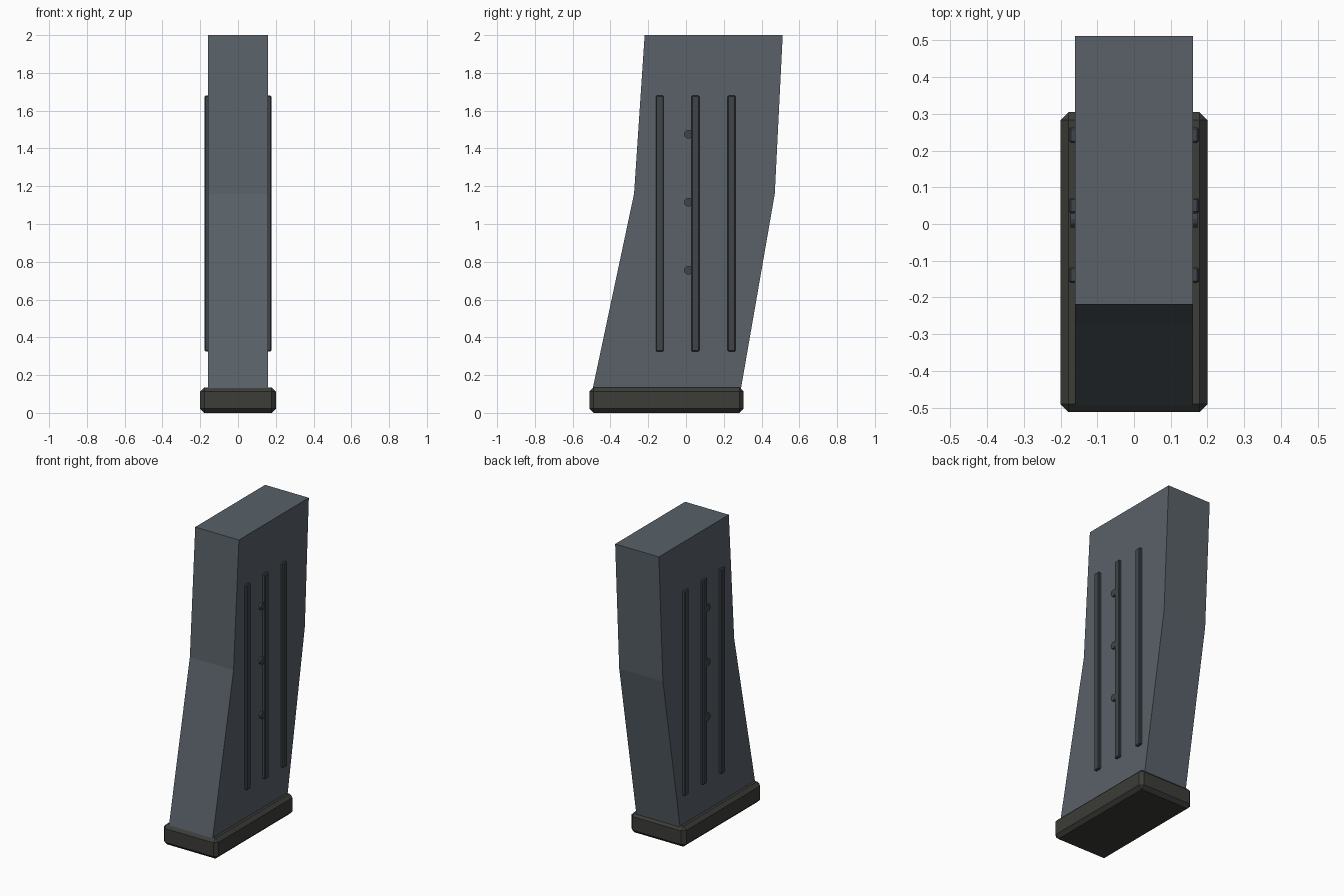
import bpy, bmesh
from math import pi
from mathutils import Matrix

if "Cube" in bpy.data.objects:
    bpy.data.objects.remove(bpy.data.objects["Cube"])


def material(name, rgb):
    m = bpy.data.materials.new(name)
    m.diffuse_color = (*rgb, 1)
    m.use_nodes = True
    m.node_tree.nodes["Principled BSDF"].inputs["Base Color"].default_value = m.diffuse_color
    return m


steel = material("steel", (0.10, 0.12, 0.14))
dark = material("dark_steel", (0.05, 0.06, 0.07))
rubber = material("rubber", (0.045, 0.045, 0.04))


def finish(bm, name, mat):
    bmesh.ops.recalc_face_normals(bm, faces=bm.faces)
    me = bpy.data.meshes.new(name)
    bm.to_mesh(me)
    bm.free()
    me.materials.append(mat)
    ob = bpy.data.objects.new(name, me)
    bpy.context.collection.objects.link(ob)
    return ob


def box(name, lo, hi, bevel, mat):
    bm = bmesh.new()
    bmesh.ops.create_cube(bm, size=1)
    for v in bm.verts:
        v.co = [(a + b) / 2 + c * (b - a) for a, b, c in zip(lo, hi, v.co)]
    bmesh.ops.bevel(bm, geom=bm.edges[:], offset=bevel, segments=1,
                    profile=0.5, affect='EDGES')
    return finish(bm, name, mat)


# Bent body: side profile extruded across x
profile = [(-0.50, 0.10), (0.286, 0.10), (0.47, 1.16),
           (0.512, 2.0), (-0.219, 2.0), (-0.275, 1.16)]
bm = bmesh.new()
face = bm.faces.new([bm.verts.new((-0.16, y, z)) for y, z in profile])
ext = bmesh.ops.extrude_face_region(bm, geom=[face], use_keep_orig=True)
bmesh.ops.translate(bm, vec=(0.32, 0, 0),
                    verts=[g for g in ext["geom"] if isinstance(g, bmesh.types.BMVert)])
finish(bm, "body", steel)

# Chamfered base plate
box("base_plate", (-0.20, -0.512, 0), (0.20, 0.305, 0.135), 0.022, rubber)

# Raised ribs and round studs on both sides
for side, s in (("right", 1), ("left", -1)):
    xs = sorted((s * 0.152, s * 0.177))
    for i, y in enumerate((-0.139, 0.05, 0.242)):
        box(f"rib_{side}_{i + 1}", (xs[0], y - 0.021, 0.325),
            (xs[1], y + 0.021, 1.68), 0.005, dark)
    for i, z in enumerate((0.755, 1.115, 1.475)):
        bm = bmesh.new()
        bmesh.ops.create_cone(bm, cap_ends=True, segments=12, radius1=0.023,
                              radius2=0.023, depth=0.024,
                              matrix=Matrix.Translation((s * 0.161, 0.013, z))
                              @ Matrix.Rotation(pi / 2, 4, 'Y'))
        finish(bm, f"stud_{side}_{i + 1}", dark)
